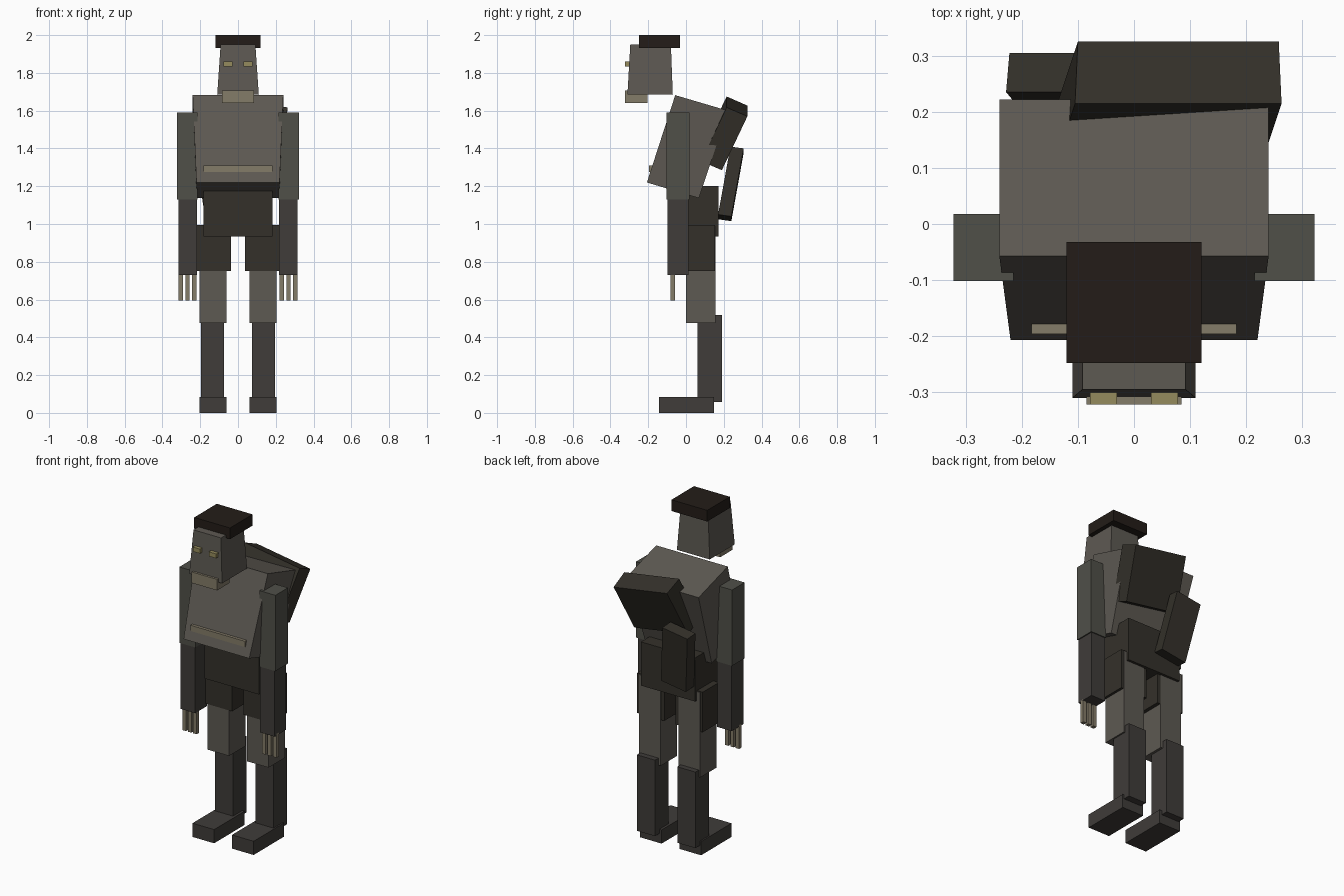
import bpy
from mathutils import Vector

if "Cube" in bpy.data.objects:
    bpy.data.objects.remove(bpy.data.objects["Cube"])


def mat(name, r, g, b):
    m = bpy.data.materials.new(name)
    m.diffuse_color = (r, g, b, 1)
    m.use_nodes = True
    m.node_tree.nodes["Principled BSDF"].inputs["Base Color"].default_value = m.diffuse_color
    return m


SKIN = mat("skin", .11, .10, .085)
SLEEVE = mat("sleeve", .08, .08, .066)
DARK = mat("dark_cloth", .05, .045, .041)
SHORTS = mat("shorts", .034, .030, .023)
HAT = mat("hat", .017, .012, .009)
BONE = mat("bone", .23, .20, .14)
EYE = mat("eye", .30, .26, .11)

FACES = [(3, 2, 1, 0), (4, 5, 6, 7), (0, 1, 5, 4),
         (1, 2, 6, 5), (2, 3, 7, 6), (3, 0, 4, 7)]


def hexa(name, bottom, top, material):
    """Six-sided block; each ring runs front-left, front-right, back-right, back-left."""
    me = bpy.data.meshes.new(name)
    me.from_pydata([tuple(v) for v in bottom + top], [], FACES)
    me.materials.append(material)
    ob = bpy.data.objects.new(name, me)
    bpy.context.collection.objects.link(ob)
    return ob


def ring(x0, x1, front, back):
    """front and back are (y, z) pairs."""
    return [(x0, *front), (x1, *front), (x1, *back), (x0, *back)]


def box(name, x, y, z, material):
    return hexa(name, ring(*x, (y[0], z[0]), (y[1], z[0])),
                ring(*x, (y[0], z[1]), (y[1], z[1])), material)


def pair(name, x, y, z, material):
    box(name + "_left", x, y, z, material)
    box(name + "_right", (-x[1], -x[0]), y, z, material)


# Head, jaw, cap and eyes
hexa("head", ring(-.11, .11, (-.31, 1.685), (-.07, 1.685)),
     ring(-.092, .092, (-.295, 1.95), (-.08, 1.95)), SKIN)
box("jaw", (-.085, .085), (-.322, -.205), (1.64, 1.707), BONE)
box("cap", (-.12, .12), (-.248, -.032), (1.932, 2.0), HAT)
pair("eye", (.03, .078), (-.322, -.29), (1.833, 1.86), EYE)

# Hunched torso with chest scar
hexa("torso", ring(-.22, .22, (-.207, 1.22), (.068, 1.137)),
     ring(-.24, .24, (-.057, 1.682), (.222, 1.60)), SKIN)
box("chest_strip", (-.183, .183), (-.196, -.15), (1.275, 1.31), BONE)
box("pelvis", (-.182, .182), (-.06, .172), (.935, 1.2), SHORTS)

# Arms and fingers
pair("upper_arm", (.215, .322), (-.102, .018), (1.13, 1.59), SLEEVE)
pair("forearm", (.218, .315), (-.099, .012), (.73, 1.13), DARK)
for i in range(3):
    x = .22 + i * .036
    pair(f"finger_{i + 1}", (x, x + .023), (-.082, -.059), (.595, .74), BONE)

# Legs
pair("shorts_leg", (.038, .22), (-.002, .154), (.752, .995), SHORTS)
pair("thigh", (.06, .205), (0, .157), (.475, .99), SKIN)
pair("shin", (.075, .196), (.06, .19), (.057, .518), DARK)
pair("foot", (.06, .205), (-.143, .148), (0, .083), DARK)

# Two crooked slabs on the back
for name, top, down in (
    ("upper_back_slab",
     [(-.105, .215, 1.675), (.263, .215, 1.617), (.258, .325, 1.57), (-.10, .325, 1.627)],
     (-.045, -.135, -.285)),
    ("lower_back_slab",
     [(-.228, .235, 1.385), (-.06, .235, 1.41), (-.055, .305, 1.40), (-.222, .305, 1.375)],
     (.055, -.065, -.36)),
):
    top = [Vector(p) for p in top]
    hexa(name, [p + Vector(down) for p in top], top, SHORTS)
